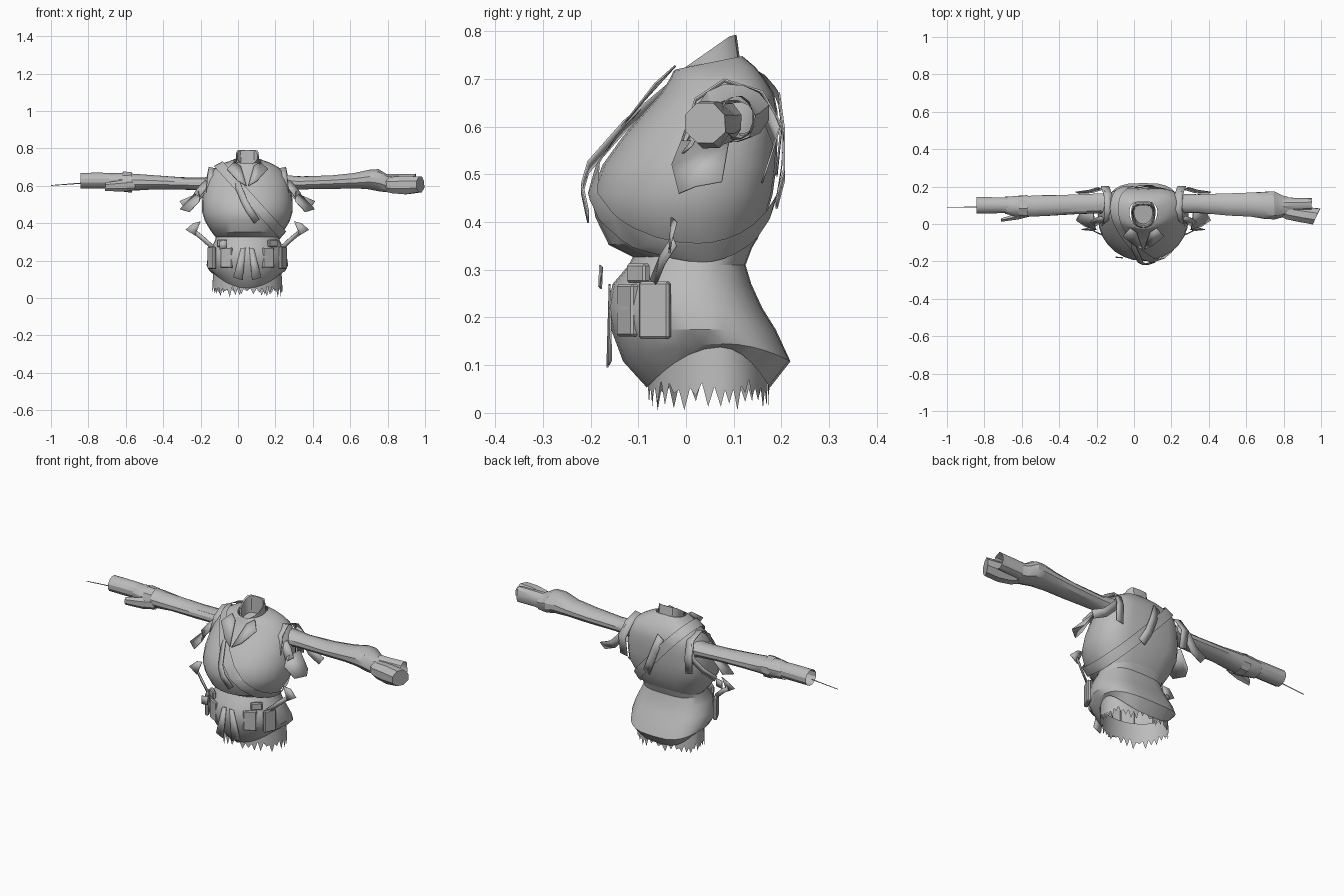
import bpy, bmesh, math, random
from mathutils import Vector, Matrix

if "Cube" in bpy.data.objects:
    bpy.data.objects.remove(bpy.data.objects["Cube"])
random.seed(4)
CX = 0.05      # body centre line
N = 28

grey = bpy.data.materials.new("cloth grey")
grey.use_nodes = True
grey.diffuse_color = (0.5, 0.5, 0.5, 1)
grey.node_tree.nodes["Principled BSDF"].inputs["Base Color"].default_value = (0.5, 0.5, 0.5, 1)


def finish(name, bm, thick=0, angle=30):
    me = bpy.data.meshes.new(name)
    bm.to_mesh(me)
    bm.free()
    ob = bpy.data.objects.new(name, me)
    bpy.context.collection.objects.link(ob)
    me.materials.append(grey)
    if thick:
        mod = ob.modifiers.new("thickness", 'SOLIDIFY')
        mod.thickness = thick
        mod.offset = 0
    bpy.ops.object.select_all(action='DESELECT')
    ob.select_set(True)
    bpy.context.view_layer.objects.active = ob
    bpy.ops.object.shade_smooth_by_angle(angle=math.radians(angle))
    return ob


def loft(rings, cap=False):
    bm = bmesh.new()
    rows = [[bm.verts.new(p) for p in r] for r in rings]
    n = len(rows[0])
    for a, b in zip(rows, rows[1:]):
        for i in range(n):
            j = (i + 1) % n
            bm.faces.new((a[i], a[j], b[j], b[i]))
    if cap:
        bm.faces.new(rows[-1])
    bm.normal_update()
    return bm


def body_ring(z, hw, front, back, tilt=0.0, dip=0.0, n=N, square=0.62):
    """Horizontal section: rounded front, squarer back."""
    mid = front + 0.6 * (back - front)
    pts = []
    for i in range(n):
        a = 2 * math.pi * i / n
        c, s = math.cos(a), math.sin(a)
        power = square if s > 0 else 1.0
        x = CX + hw * math.copysign(abs(c) ** power, c)
        y = mid + s * ((back - mid) if s > 0 else (mid - front))
        pts.append((x, y, z + tilt * (y - mid) - dip * s * s))
    return pts


def ribbon(name, path, width, thick=0.004):
    bm = bmesh.new()
    w = Vector(width)
    rows = [(bm.verts.new(Vector(p) - w), bm.verts.new(Vector(p) + w)) for p in path]
    for (a, b), (c, d) in zip(rows, rows[1:]):
        bm.faces.new((a, b, d, c))
    return finish(name, bm, thick)


def plate(name, pts, thick=0.004):
    bm = bmesh.new()
    bm.faces.new([bm.verts.new(p) for p in pts])
    return finish(name, bm, thick)


def flip(pts):
    return [(2 * CX - p[0],) + tuple(p[1:]) for p in pts]


def box(name, loc, size, turn):
    bm = bmesh.new()
    bmesh.ops.create_cube(bm, size=1)
    bmesh.ops.scale(bm, vec=size, verts=bm.verts)
    bmesh.ops.bevel(bm, geom=bm.edges[:], offset=0.005, segments=1, affect='EDGES')
    bm.transform(Matrix.Translation(loc) @ Matrix.Rotation(turn, 4, 'Z'))
    return finish(name, bm)


# Skirt of the jacket, its hem folded in towards the undershirt
SKIRT = [(0.138, .187, -.082, .176, 0, .085), (0.145, .203, -.132, .219, 0, .037),
         (0.175, .218, -.157, .188), (0.22, .212, -.164, .16), (0.27, .192, -.154, .137),
         (0.31, .172, -.12, .125), (0.35, .168, -.10, .14)]
finish("jacket_skirt", loft([body_ring(*s) for s in SKIRT]))

# Full upper jacket, overhanging the waist at the front only
CHEST = [(0.342, .158, -.06, .125, -.06), (0.328, .172, -.10, .13, .05),
         (0.36, .196, -.162, .15, .04), (0.41, .226, -.190, .168), (0.46, .242, -.198, .182),
         (0.52, .242, -.175, .190), (0.58, .234, -.132, .192), (0.63, .22, -.088, .192),
         (0.67, .197, -.053, .184), (0.70, .165, -.034, .165), (0.722, .125, -.026, .145, .05),
         (0.737, .075, -.02, .118, .2)]
chest_rings = [body_ring(*s, square=.62 if s[0] < .45 else .5) for s in CHEST]
finish("jacket_chest", loft(chest_rings))

# Open neck, low at the front and high at the back, closed deep inside
NECK = [(.69, .066, -.035, .122, .2), (.725, .062, -.022, .112, .45), (.765, .062, -.018, .106, .7),
        (.760, .056, -.010, .101, .7), (.69, .05, .0, .10, .2)]
bm = loft([body_ring(*s, n=16, square=.45) for s in NECK], cap=True)
for v in bm.verts:
    v.co.z = min(v.co.z, .792)
finish("neck", bm)

# Torn undershirt
M = 72
ragged = []
for i, p in enumerate(body_ring(.05, .188, -.08, .175, n=M, square=.85)):
    z = random.uniform(.045, .075) if i % 2 else random.uniform(.003, .045)
    ragged.append((p[0], p[1], z))
finish("torn_undershirt", loft([ragged, body_ring(.08, .186, -.08, .174, n=M, square=.85),
                                body_ring(.15, .182, -.08, .165, n=M, square=.85)]))

# Diagonal chest strap cut from an inflated chest shell
bm = loft(chest_rings)
for v in bm.verts:
    v.co += v.normal * 0.012
across = Vector((.74, 0, .67)).normalized()
mid = Vector((.065, 0, .53))
for side in (1, -1):
    bmesh.ops.bisect_plane(bm, geom=bm.verts[:] + bm.edges[:] + bm.faces[:],
                           plane_co=mid + across * .026 * side,
                           plane_no=across * side, clear_outer=True)
finish("chest_strap", bm)
ribbon("loose_front_strap", [(-.03, -.04, .675), (0, -.13, .60), (.035, -.205, .515),
                             (.06, -.218, .47), (.10, -.205, .41)], (.014, 0, .012))
ribbon("loose_back_strap", [(.02, .195, .66), (.05, .206, .58), (.08, .206, .50),
                            (.11, .19, .44)], (.018, 0, .012))


# Arms: sections are (x, y, z, half depth, half height), skew slants an end
def arm(name, sections, cap=False, sides=12, crease=.002, skew=0):
    rings = []
    for x, y, z, ry, rz in sections:
        ring = []
        for i in range(sides):
            a = 2 * math.pi * (i + .5) / sides
            k = random.uniform(-crease, crease)
            ring.append((x + k + skew * math.cos(a), y + (ry + k) * math.cos(a),
                         z + (rz + k) * math.sin(a)))
        rings.append(ring)
    bm = loft(rings, cap)
    bmesh.ops.recalc_face_normals(bm, faces=bm.faces[:])
    return finish(name, bm)


arm("left_sleeve", [(.20, .11, .61, .06, .055), (.26, .11, .615, .054, .042),
                    (.34, .11, .615, .052, .036), (.50, .105, .62, .060, .037),
                    (.62, .105, .627, .066, .043), (.70, .10, .635, .074, .054),
                    (.75, .10, .63, .077, .06), (.79, .095, .615, .06, .05),
                    (.82, .095, .612, .05, .046)])
arm("left_glove", [(.80, .105, .617, .038, .046), (.86, .105, .62, .036, .046),
                   (.95, .108, .62, .034, .045)])
arm("left_fist", [(.79, .085, .61, .035, .042), (.83, .064, .605, .04, .047),
                  (.90, .052, .605, .044, .053), (.975, .04, .607, .045, .046)],
    cap=True, sides=8, skew=.022)
arm("right_sleeve", [(-.10, .11, .61, .06, .055), (-.18, .11, .61, .054, .036),
                     (-.30, .105, .613, .054, .034), (-.45, .10, .618, .056, .038),
                     (-.55, .095, .62, .057, .045), (-.64, .095, .622, .055, .05),
                     (-.69, .10, .622, .046, .046)])
arm("right_cuff", [(-.66, .10, .628, .044, .04), (-.73, .10, .628, .044, .044),
                   (-.842, .10, .628, .046, .043)], crease=0)
arm("right_thumb", [(-.55, .06, .605, .02, .03), (-.62, .04, .60, .02, .03),
                    (-.71, .022, .595, .01, .022)], cap=True, sides=6)

# Thin needle beyond the right cuff
arm("needle", [(-.84, .09, .614, .003, .003), (-1.0, .09, .602, .002, .002)],
    cap=True, sides=6, crease=0)

# Folded cloth band on the right forearm
arm("forearm_band", [(-.62, .095, .62, .058, .052), (-.57, .095, .62, .062, .054)],
    sides=9, crease=.005)

# Hanging tabs, shoulder loops, lapels, flaps and pouches on both sides
UPPER_TAB = [(.31, -.01, .57), (.305, -.03, .52), (.36, -.015, .46), (.41, .02, .475),
             (.38, .075, .485), (.32, .09, .57)]
LOWER_TAB = [(.30, -.03, .41), (.33, -.035, .335), (.38, -.03, .365), (.34, -.02, .40)]
HANGER = [(.26, .03, .62), (.29, .02, .59), (.32, .0, .55)]
TAIL = [(.34, -.025, .36), (.29, -.05, .32), (.235, -.07, .27)]
REAR = [(.24, .165, .64), (.28, .19, .58), (.33, .175, .53), (.40, .165, .50)]
LOOP = [(.25, -.01, .56), (.24, .02, .655), (.235, .08, .695), (.24, .16, .67),
        (.255, .20, .60), (.25, .19, .50)]
LAPEL = [(.055, -.135, .60), (.10, -.115, .625), (.16, -.065, .69), (.12, -.022, .728),
         (.085, -.045, .705)]
FLAP = [(.06, -.16, .27), (.085, -.16, .265), (.125, -.157, .11), (.075, -.165, .095)]
for side in ("left", "right"):
    f = flip if side == "right" else list
    m = -1 if side == "right" else 1
    plate(side + "_upper_tab", f(UPPER_TAB))
    plate(side + "_lower_tab", f(LOWER_TAB))
    ribbon(side + "_strap_hanger", f(HANGER), (.016 * m, .012, .01))
    ribbon(side + "_strap_tail", f(TAIL), (.006 * m, .004, -.010))
    ribbon(side + "_rear_strap", f(REAR), (.012 * m, .006, .018))
    ribbon(side + "_shoulder_loop", f(LOOP), (.022, 0, .004 * m))
    plate(side + "_lapel", f(LAPEL))
    plate(side + "_front_flap", f(FLAP))
    box(side + "_front_pouch", f([(.16, -.122, .215)])[0], (.07, .02, .11), .5 * m)
    box(side + "_side_pouch", f([(.24, -.065, .215)])[0], (.02, .07, .12), -.45 * m)
    box(side + "_belt_buckle", f([(.185, -.10, .293)])[0], (.06, .02, .04), .7 * m)

# Loose tag in front of the waist
plate("waist_tag", [(-.10, -.178, .26), (-.06, -.182, .265), (-.06, -.18, .31), (-.10, -.176, .305)])
